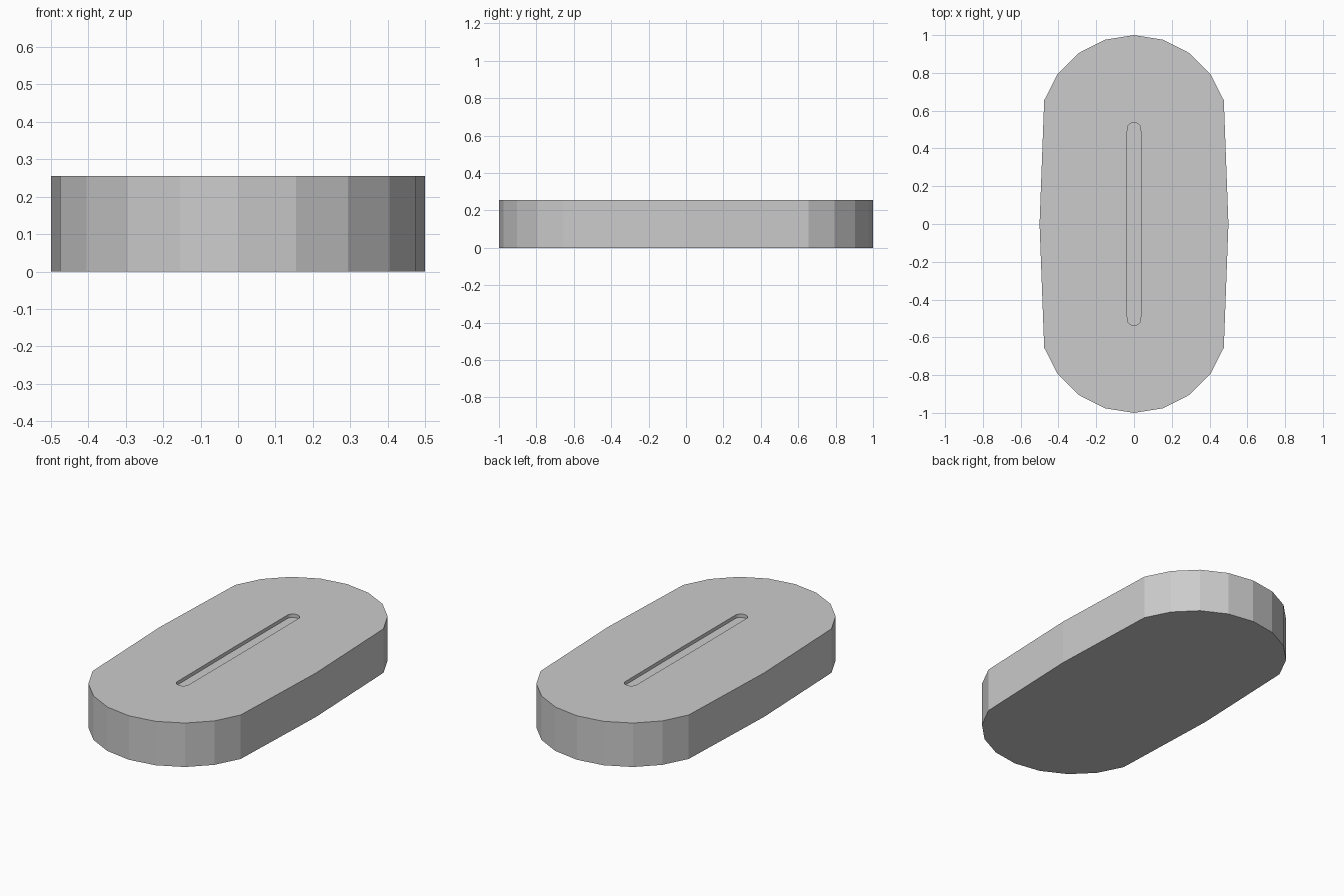
import bpy, bmesh, math

if "Cube" in bpy.data.objects:
    bpy.data.objects.remove(bpy.data.objects["Cube"])

HEIGHT = 0.255
SLOT_DEPTH = 0.02
SIDES = 20


def stadium(bm, radius, offset, z):
    """Ring of a circle split along y; the two side points stay on y = 0."""
    ring = []
    for i in range(SIDES):
        a = 2 * math.pi * i / SIDES
        s = math.sin(a)
        shift = 0 if abs(s) < 1e-6 else math.copysign(offset, s)
        ring.append(bm.verts.new((radius * math.cos(a), radius * s + shift, z)))
    return ring


def bridge(bm, a, b):
    for i in range(SIDES):
        j = (i + 1) % SIDES
        bm.faces.new((a[i], a[j], b[j], b[i]))


bm = bmesh.new()
# Outer body, top rim and recessed slot
rings = [
    stadium(bm, 0.5, 0.5, 0),
    stadium(bm, 0.5, 0.5, HEIGHT),
    stadium(bm, 0.0375, 0.5, HEIGHT),
    stadium(bm, 0.0375, 0.5, HEIGHT - SLOT_DEPTH),
]
for lower, upper in zip(rings, rings[1:]):
    bridge(bm, lower, upper)
# Underside and slot floor
bm.faces.new(rings[0][::-1])
bm.faces.new(rings[-1])
bmesh.ops.recalc_face_normals(bm, faces=bm.faces)

mesh = bpy.data.meshes.new("slotted_base")
bm.to_mesh(mesh)
bm.free()
bpy.context.collection.objects.link(bpy.data.objects.new("slotted_base", mesh))
